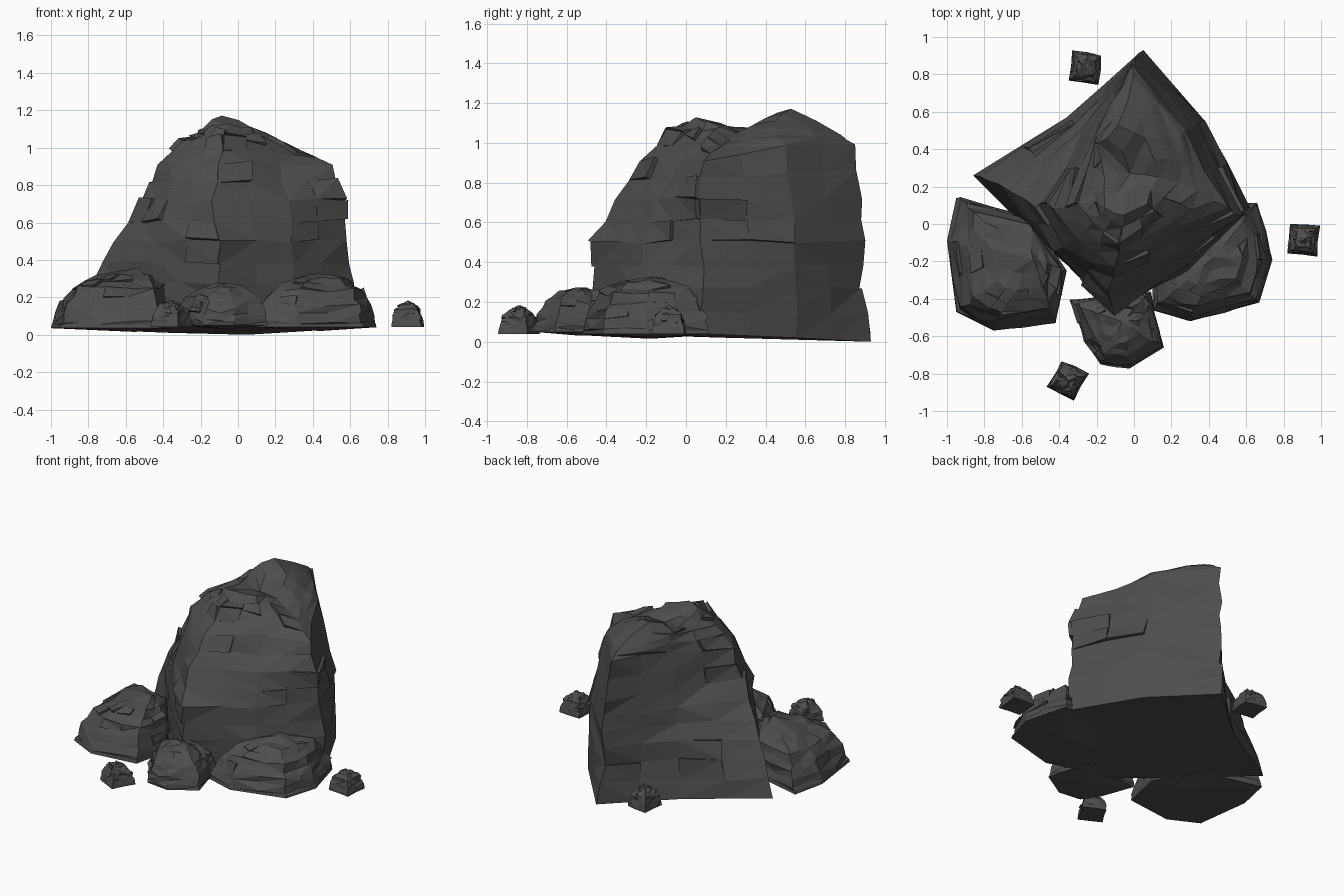
import bpy, bmesh, math, random
from mathutils import Vector

if "Cube" in bpy.data.objects:
    bpy.data.objects.remove(bpy.data.objects["Cube"])

stone = bpy.data.materials.new("dark_stone")
stone.diffuse_color = (0.075, 0.075, 0.075, 1)
stone.use_nodes = True
stone.node_tree.nodes["Principled BSDF"].inputs["Base Color"].default_value = stone.diffuse_color


def rock(name, rings, foot, tip, seed, jitter, plates, step):
    """Loft closed rings from a foot point up to a tip, roughen them and raise broken plates."""
    rng = random.Random(seed)
    bm = bmesh.new()
    loops = [[bm.verts.new(p) for p in ring] for ring in rings]
    n = len(loops[0])
    bottom, top = bm.verts.new(foot), bm.verts.new(tip)
    for i in range(n):
        j = (i + 1) % n
        for low, high in zip(loops, loops[1:]):
            bm.faces.new((low[i], low[j], high[j], high[i]))
        bm.faces.new((loops[0][j], loops[0][i], bottom))
        bm.faces.new((loops[-1][i], loops[-1][j], top))
    bmesh.ops.subdivide_edges(bm, edges=bm.edges[:], cuts=1, use_grid_fill=True)
    # uneven chipped facets
    for v in bm.verts:
        if v is not top and v.co.z > 0.06:
            v.co += Vector([rng.uniform(-1, 1) for _ in range(3)]) * jitter
    # wedge-shaped slabs left by fractures: one or two edges lift, the rest stay flush
    bm.normal_update()
    sides = [f for f in bm.faces if len(f.verts) == 4 and f.calc_center_median().z > 0.1]
    for f in rng.sample(sides, min(plates, len(sides))):
        normal = f.normal.copy()
        new = bmesh.ops.extrude_discrete_faces(bm, faces=[f])["faces"][0]
        start = rng.randrange(4)
        for k, v in enumerate(new.verts):
            lift = 1.0 if (k - start) % 4 < 2 else 0.05
            v.co += normal * step * lift * rng.uniform(0.6, 1)
    bmesh.ops.triangulate(bm, faces=[f for f in bm.faces if len(f.verts) == 4])
    bmesh.ops.recalc_face_normals(bm, faces=bm.faces)
    mesh = bpy.data.meshes.new(name)
    bm.to_mesh(mesh)
    bm.free()
    mesh.materials.append(stone)
    ob = bpy.data.objects.new(name, mesh)
    bpy.context.collection.objects.link(ob)


def boulder(name, outline, crown, z0, z1, seed, jitter=0.012, plates=10, step=0.018, dip=0.02):
    """Low boulder: a footprint drawn in towards its crown."""
    c = Vector(crown)
    rings = []
    for s, t in ((1.0, 0.0), (0.98, 0.12), (0.89, 0.42), (0.76, 0.68), (0.45, 0.88)):
        rings.append([(*(c + (Vector(p) - c) * s), z0 + (z1 - z0) * t) for p in outline])
    rock(name, rings, (*crown, z0 - dip), (*crown, z1), seed, jitter, plates, step)


def level(z, pts):
    return [(x, y, z) for x, y in pts]


# main crag: front, front-right, right, right-back, back, back-left, left, left-front
crag = [
    [(-.10, -.44, .04), (.30, -.24, .04), (.63, .07, .04), (.38, .55, .02),
     (.05, .93, .0), (-.36, .57, .01), (-.86, .26, .03), (-.52, -.08, .04)],
    level(.27, [(-.10, -.46), (.30, -.24), (.61, .08), (.38, .55),
                (.03, .88), (-.33, .53), (-.79, .24), (-.48, -.10)]),
    level(.50, [(-.10, -.47), (.28, -.22), (.58, .08), (.36, .54),
                (.02, .90), (-.29, .51), (-.67, .18), (-.44, -.13)]),
    level(.72, [(-.13, -.36), (.27, -.15), (.56, .07), (.33, .53),
                (.01, .88), (-.25, .49), (-.50, .11), (-.38, -.12)]),
    [(-.10, -.23, .92), (.22, -.03, .91), (.50, .08, .92), (.28, .49, .98),
     (-.01, .84, .99), (-.22, .48, .98), (-.43, .09, .91), (-.31, -.08, .92)],
    [(-.07, -.08, 1.05), (.15, .05, 1.02), (.33, .18, .99), (.21, .47, 1.05),
     (-.01, .79, 1.05), (-.20, .47, 1.07), (-.29, .11, 1.03), (-.22, .0, 1.05)],
    [(-.05, .05, 1.14), (.07, .11, 1.10), (.12, .25, 1.06), (.07, .46, 1.12),
     (-.08, .52, 1.18), (-.18, .42, 1.10), (-.17, .25, 1.07), (-.16, .08, 1.11)],
]
rock("main_crag", crag, (-.02, .2, .02), (-.02, .28, 1.06), 4, 0.012, 26, 0.028)

# boulders leaning on the foot of the crag
boulder("left_boulder", [(-.95, -.47), (-.75, -.57), (-.42, -.53), (-.36, -.25),
                         (-.55, .04), (-.95, .14), (-1.0, -.09)], (-.55, -.18), .035, .35, 2)
boulder("right_boulder", [(.10, -.46), (.30, -.52), (.67, -.42), (.74, -.19),
                          (.66, .11), (.30, .10), (.1, -.15)], (.44, -.17), .04, .33, 7)
boulder("front_boulder", [(-.18, -.75), (-.02, -.77), (.16, -.66), (.11, -.48),
                          (.09, -.36), (-.12, -.38), (-.34, -.41), (-.26, -.63)],
        (-.07, -.53), .05, .28, 5, 0.01)

# loose stones, each a small irregular block
for k, (name, x, y, turn) in enumerate((("right_stone", .905, -.085, .7),
                                        ("back_stone", -.26, .835, .65),
                                        ("front_stone", -.355, -.835, .3))):
    rng = random.Random(k)
    outline = []
    for i in range(8):
        a = turn + math.pi / 4 * i
        r = (0.082, 0.115)[i % 2 == 0] * rng.uniform(0.9, 1.05)
        outline.append((x + r * math.cos(a), y + r * math.sin(a)))
    boulder(name, outline, (x, y), .04, .18, k + 30, 0.006, 6, 0.01, 0)
